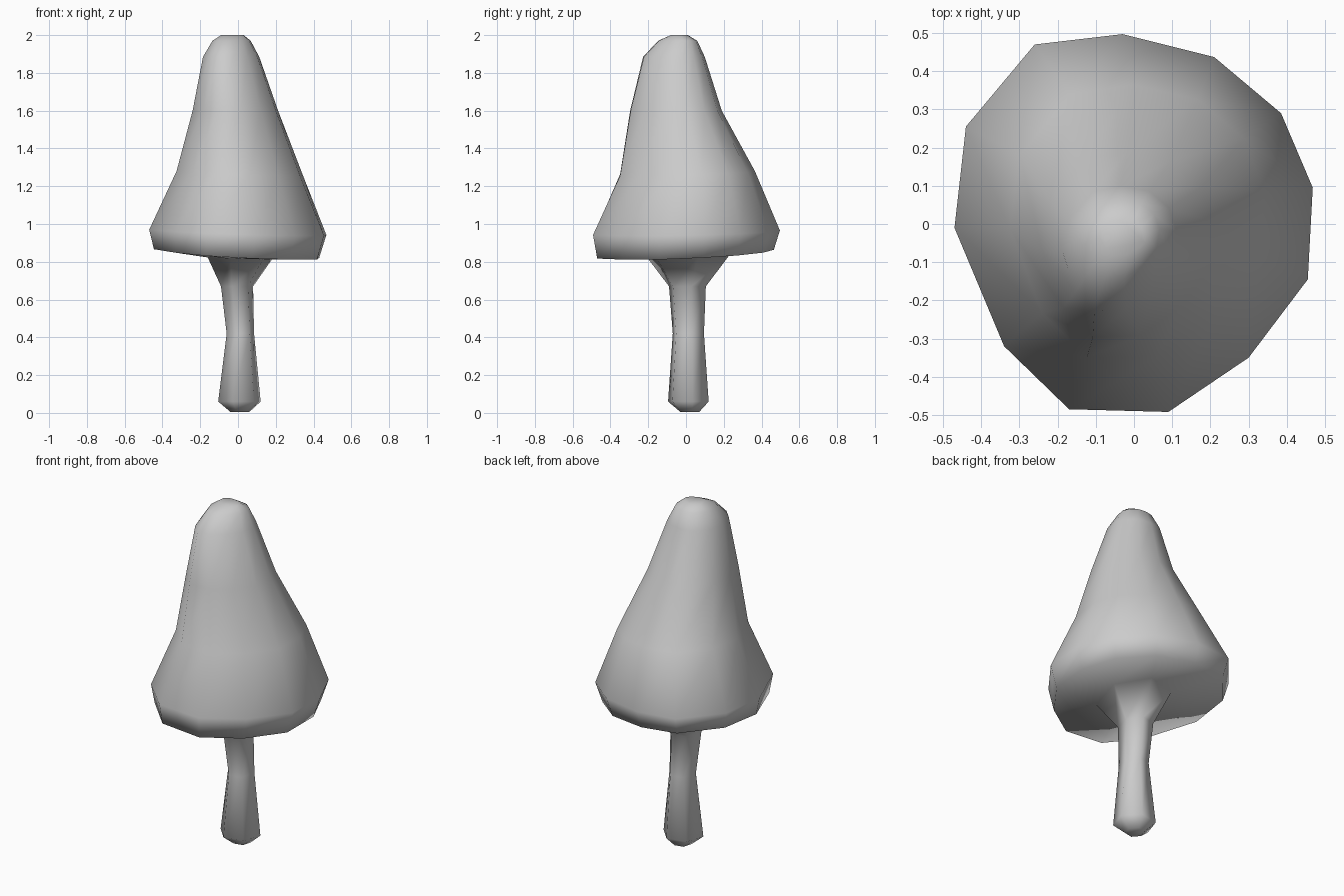
import bpy
import bmesh
import math

if "Cube" in bpy.data.objects:
    bpy.data.objects.remove(bpy.data.objects["Cube"])

grey = bpy.data.materials.new("plain_grey")
grey.use_nodes = True
colour = (0.6, 0.6, 0.6, 1)
grey.diffuse_color = colour
grey.node_tree.nodes["Principled BSDF"].inputs["Base Color"].default_value = colour

# Irregular twelve-sided outline of the cap, counter-clockwise from the right
outline = [(.468, .095), (.385, .29), (.21, .437), (-.03, .497), (-.26, .47), (-.44, .255),
           (-.47, -.01), (-.34, -.32), (-.17, -.485), (.09, -.492), (.30, -.35), (.455, -.145)]
hexagon = [(math.cos(a), math.sin(a)) for a in (math.radians(60 * i + 12) for i in range(6))]


def fit(shape, x0, x1, y0, y1, z, tilt=(0, 0), shear=0):
    """Fit a shape into a box at height z, tilted and stretched along the diagonal."""
    xs, ys = [p[0] for p in shape], [p[1] for p in shape]
    ring = []
    for x, y in shape:
        u = (x - min(xs)) / (max(xs) - min(xs))
        v = (y - min(ys)) / (max(ys) - min(ys))
        px = x0 + (x1 - x0) * u + shear * (y1 - y0) * (v - .5)
        py = y0 + (y1 - y0) * v + shear * (x1 - x0) * (u - .5)
        ring.append((px, py, z + tilt[0] * (u - .5) + tilt[1] * (v - .5)))
    return ring


def bridge(bm, low, high):
    """Join two rings, where the upper one may have twice the corners."""
    n, step = len(low), len(high) // len(low)
    for i in range(n):
        a, b = low[i], low[(i + 1) % n]
        top = [high[(i * step + k) % len(high)] for k in range(step + 1)]
        if step == 1:
            bm.faces.new((a, b, top[1], top[0]))
        else:
            bm.faces.new((a, top[1], top[0]))
            bm.faces.new((a, b, top[2], top[1]))


def loft(name, rings):
    bm = bmesh.new()
    loops = [[bm.verts.new(p) for p in ring] for ring in rings]
    for low, high in zip(loops, loops[1:]):
        bridge(bm, low, high)
    bm.faces.new(reversed(loops[0]))
    bm.faces.new(loops[-1])
    bmesh.ops.recalc_face_normals(bm, faces=bm.faces)
    mesh = bpy.data.meshes.new(name)
    bm.to_mesh(mesh)
    bm.free()
    mesh.materials.append(grey)
    mesh.shade_smooth()
    obj = bpy.data.objects.new(name, mesh)
    bpy.context.collection.objects.link(obj)
    return obj


# Stem, flaring out into the underside of the cap
stem = [fit(hexagon, -.04, .06, -.03, .07, .005),
        fit(hexagon, -.105, .12, -.095, .12, .06),
        fit(hexagon, -.06, .085, -.07, .095, .42),
        fit(hexagon, -.09, .08, -.09, .105, .67),
        fit(hexagon, -.16, .19, -.2, .23, .825, (0, .02))]

# Cap, from its lower rim up to the leaning tip
cap = [fit(outline, -.445, .43, -.47, .465, .842, (-.05, .04)),
       fit(outline, -.47, .468, -.492, .497, .955, (-.03, .02)),
       fit(outline, -.325, .34, -.35, .365, 1.27, (-.02, .02), .03),
       fit(outline, -.24, .21, -.295, .19, 1.6, (0, 0), .05),
       fit(outline, -.185, .11, -.225, .1, 1.885, (0, 0), .08),
       fit(outline, -.135, .065, -.145, .06, 1.97, (0, 0), .1),
       fit(outline, -.09, .03, -.08, .01, 2.0)]

loft("mushroom", stem + cap)
